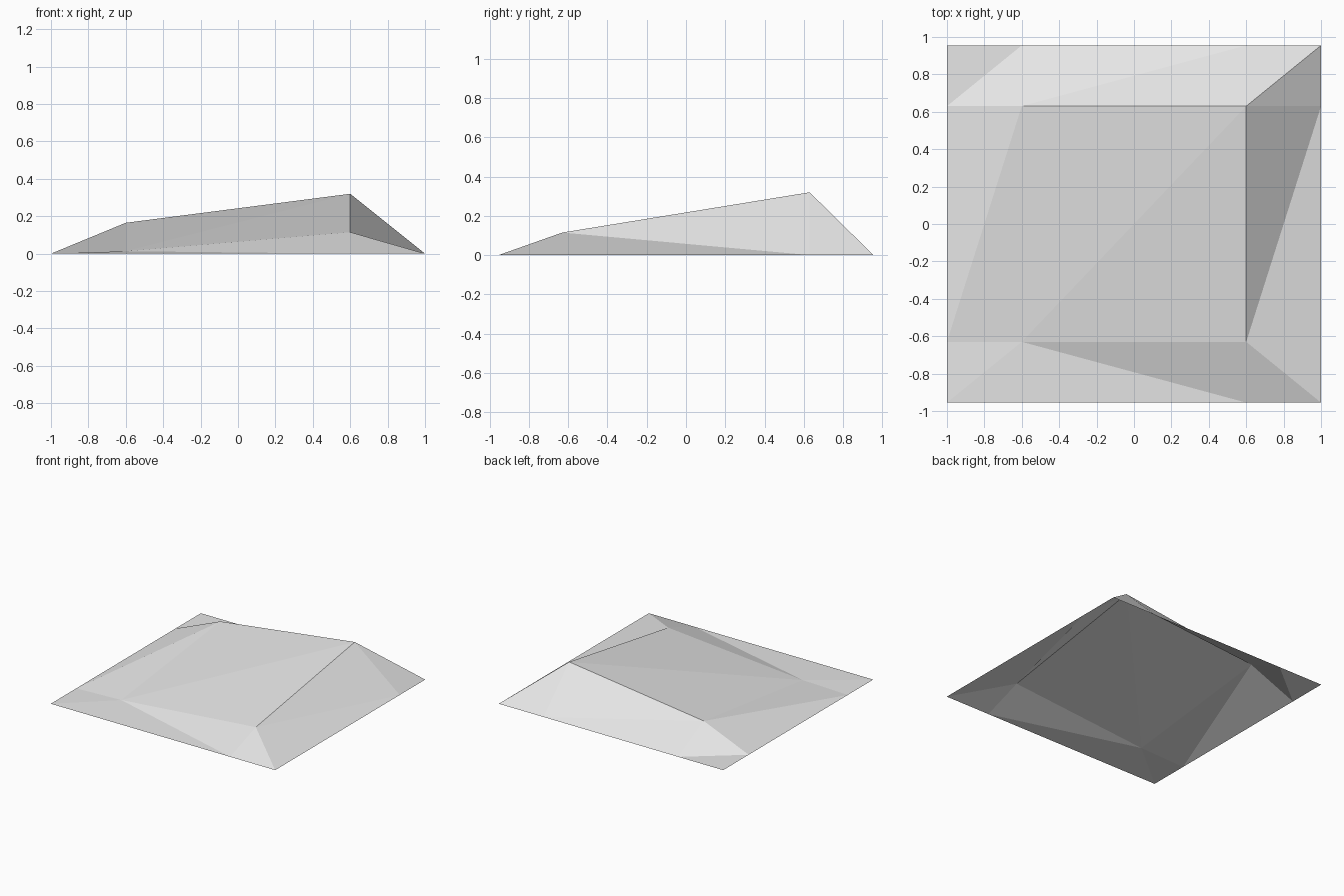
import bpy
import bmesh

cube = bpy.data.objects.get("Cube")
if cube:
    bpy.data.objects.remove(cube, do_unlink=True)

# Single plain grey material
grey = bpy.data.materials.new("light_grey")
grey.use_nodes = True
colour = (0.8, 0.8, 0.8, 1.0)
grey.diffuse_color = colour
grey.node_tree.nodes["Principled BSDF"].inputs["Base Color"].default_value = colour

# Grid lines of the terrain patch and the heights of its four inner points
XS = (-1.0, -0.6, 0.6, 1.0)
YS = (-0.955, -0.63, 0.63, 0.955)
PEAKS = {(1, 1): 0.013, (2, 1): 0.115, (1, 2): 0.165, (2, 2): 0.32}

# Open, faceted ground sheet with a flat rim
bm = bmesh.new()
points = {(i, j): bm.verts.new((x, y, PEAKS.get((i, j), 0.0)))
          for i, x in enumerate(XS) for j, y in enumerate(YS)}

for i in range(3):
    for j in range(3):
        a, b = points[i, j], points[i + 1, j]
        c, d = points[i + 1, j + 1], points[i, j + 1]
        # Front cells beyond the first column fold along the other diagonal
        if j == 0 and i > 0:
            triangles = ((a, b, d), (b, c, d))
        else:
            triangles = ((a, b, c), (a, c, d))
        for triangle in triangles:
            bm.faces.new(triangle)

mesh = bpy.data.meshes.new("terrain_hill")
bm.to_mesh(mesh)
bm.free()
mesh.materials.append(grey)
hill = bpy.data.objects.new("terrain_hill", mesh)
bpy.context.collection.objects.link(hill)
